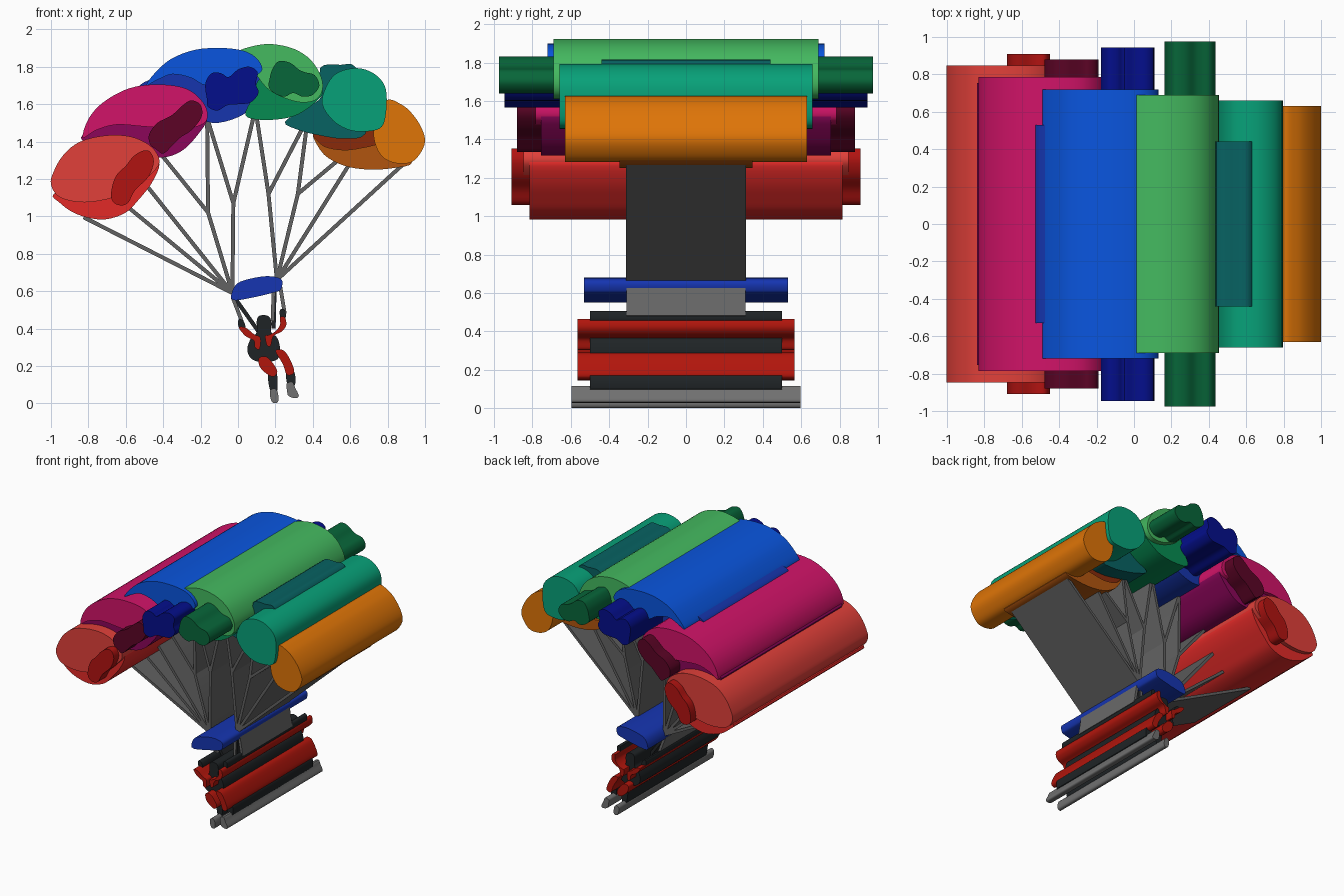
import bpy, bmesh, math
from mathutils import Vector

mats = {}


def material(rgb):
    if rgb not in mats:
        m = bpy.data.materials.new("paint_%d" % len(mats))
        m.diffuse_color = [(c / 255) ** 2.2 for c in rgb] + [1]
        mats[rgb] = m
    return mats[rgb]


def smooth_loop(pts, n=4):
    """Closed Catmull-Rom curve through the points."""
    p = [Vector(q) for q in pts]
    out = []
    for i in range(len(p)):
        a, b, c, d = (p[(i + k) % len(p)] for k in (-1, 0, 1, 2))
        for j in range(n):
            t = j / n
            out.append(0.5 * (2 * b + (c - a) * t + (2 * a - 5 * b + 4 * c - d) * t * t
                              + (3 * b - a - 3 * c + d) * t ** 3))
    return out


def ribbon(path, w):
    """Outline of a mitred stroke along a path."""
    p = [Vector(q) for q in path]
    left, right = [], []
    for i, q in enumerate(p):
        a = (q - p[i - 1]).normalized() if i else None
        b = (p[i + 1] - q).normalized() if i < len(p) - 1 else None
        d = ((a or b) + (b or a)).normalized()
        k = w / 2 / max(0.5, d.dot(a or b))
        s = Vector((-d.y, d.x)) * k
        left.append(q + s)
        right.append(q - s)
    return left + right[::-1]


def extrude(name, loops, half, rgb):
    """Extrude x-z outlines symmetrically along y."""
    bm = bmesh.new()
    for loop in loops:
        rings = [[bm.verts.new((v[0], y, v[1])) for v in loop] for y in (-half, half)]
        n = len(loop)
        bm.faces.new(rings[0])
        bm.faces.new(rings[1][::-1])
        for i in range(n):
            j = (i + 1) % n
            bm.faces.new((rings[0][i], rings[1][i], rings[1][j], rings[0][j]))
    bmesh.ops.recalc_face_normals(bm, faces=bm.faces)
    me = bpy.data.meshes.new(name)
    bm.to_mesh(me)
    bm.free()
    ob = bpy.data.objects.new(name, me)
    bpy.context.collection.objects.link(ob)
    me.materials.append(material(rgb))
    bpy.ops.object.select_all(action='DESELECT')
    ob.select_set(True)
    bpy.context.view_layer.objects.active = ob
    bpy.ops.object.shade_smooth_by_angle(angle=math.radians(35))


def blob(name, half, rgb, *pts):
    extrude(name, [smooth_loop(pts)], half, rgb)


def strokes(name, half, rgb, w, *paths):
    extrude(name, [ribbon(p, w) for p in paths], half, rgb)


# Red canopy cell
blob("red_cell_top", 0.847, (224, 66, 60), (-1, 1.17), (-.985, 1.24), (-.94, 1.32), (-.87, 1.385),
     (-.78, 1.42), (-.66, 1.435), (-.55, 1.42), (-.46, 1.37), (-.42, 1.3), (-.45, 1.24),
     (-.55, 1.16), (-.67, 1.1), (-.82, 1.075), (-.95, 1.1))
blob("red_cell_bottom", 0.815, (226, 46, 44), (-.985, 1.12), (-.95, 1.07), (-.88, 1.02), (-.79, .99),
     (-.7, .985), (-.6, 1.02), (-.53, 1.09), (-.46, 1.18), (-.42, 1.28), (-.48, 1.3),
     (-.62, 1.24), (-.82, 1.17))
blob("red_cell_vent", 0.91, (176, 26, 24), (-.64, 1.06), (-.59, 1.07), (-.55, 1.14), (-.48, 1.21),
     (-.45, 1.29), (-.47, 1.345), (-.51, 1.35), (-.56, 1.32), (-.6, 1.27), (-.65, 1.22),
     (-.675, 1.15), (-.675, 1.09))

# Magenta canopy cell
blob("magenta_cell_top", 0.785, (208, 26, 104), (-.83, 1.42), (-.8, 1.52), (-.72, 1.61), (-.58, 1.685),
     (-.42, 1.705), (-.27, 1.68), (-.18, 1.6), (-.165, 1.52), (-.22, 1.48), (-.35, 1.47),
     (-.5, 1.48), (-.65, 1.49), (-.76, 1.46))
blob("magenta_cell_bottom", 0.755, (138, 14, 90), (-.84, 1.42), (-.75, 1.47), (-.6, 1.51), (-.45, 1.51),
     (-.25, 1.52), (-.165, 1.52), (-.22, 1.43), (-.3, 1.35), (-.4, 1.315), (-.52, 1.33),
     (-.62, 1.35), (-.75, 1.36))
blob("magenta_cell_vent", 0.88, (92, 12, 42), (-.47, 1.385), (-.44, 1.36), (-.4, 1.335), (-.355, 1.375),
     (-.31, 1.42), (-.25, 1.46), (-.195, 1.53), (-.2, 1.595), (-.25, 1.62), (-.3, 1.59),
     (-.355, 1.54), (-.43, 1.5), (-.475, 1.44))

# Blue canopy cell
blob("blue_cell_top", 0.72, (18, 86, 222), (-.49, 1.7), (-.45, 1.76), (-.36, 1.84), (-.23, 1.89),
     (-.09, 1.9), (.03, 1.885), (.1, 1.845), (.13, 1.785), (.08, 1.75), (-.05, 1.72),
     (-.17, 1.7), (-.25, 1.74), (-.35, 1.76), (-.43, 1.73))
blob("blue_cell_bottom", 0.715 - 0.185, (28, 56, 172), (-.53, 1.69), (-.45, 1.74), (-.34, 1.78),
     (-.2, 1.75), (0, 1.76), (.12, 1.79), (.13, 1.71), (.09, 1.6), (0, 1.53), (-.14, 1.5),
     (-.3, 1.56), (-.45, 1.62))
blob("blue_cell_vent", 0.945, (12, 22, 138), (-.165, 1.62), (-.16, 1.585), (-.11, 1.565), (-.055, 1.595),
     (.01, 1.6), (.07, 1.61), (.11, 1.66), (.095, 1.71), (.105, 1.77), (.06, 1.8),
     (0, 1.785), (-.05, 1.745), (-.09, 1.765), (-.14, 1.765), (-.175, 1.71))

# Green canopy cell
blob("green_cell_top", 0.69, (70, 184, 96), (0, 1.88), (.08, 1.91), (.18, 1.921), (.3, 1.895),
     (.39, 1.835), (.445, 1.745), (.45, 1.67), (.41, 1.62), (.33, 1.61), (.23, 1.64),
     (.15, 1.69), (.08, 1.78), (.02, 1.84))
blob("green_cell_bottom", 0.65, (14, 138, 82), (.04, 1.54), (.14, 1.515), (.28, 1.53), (.37, 1.575),
     (.45, 1.65), (.42, 1.7), (.25, 1.75), (.12, 1.74), (.08, 1.64))
blob("green_cell_vent", 0.975, (16, 102, 60), (.17, 1.74), (.165, 1.69), (.2, 1.655), (.25, 1.64),
     (.295, 1.66), (.345, 1.64), (.4, 1.65), (.435, 1.7), (.41, 1.755), (.36, 1.77),
     (.325, 1.785), (.28, 1.82), (.22, 1.83), (.185, 1.79))

# Teal canopy cell
blob("teal_cell_top", 0.66, (16, 160, 120), (.45, 1.6), (.47, 1.69), (.52, 1.76), (.6, 1.79),
     (.68, 1.785), (.75, 1.745), (.79, 1.68), (.793, 1.57), (.77, 1.48), (.7, 1.455),
     (.6, 1.46), (.51, 1.51))
blob("teal_cell_bottom", 0.44, (16, 98, 98), (.25, 1.505), (.33, 1.46), (.45, 1.43), (.57, 1.415),
     (.68, 1.44), (.7, 1.6), (.63, 1.795), (.55, 1.81), (.44, 1.795), (.45, 1.65), (.37, 1.58))

# Orange canopy cell
blob("orange_cell_top", 0.63, (222, 116, 16), (.79, 1.62), (.87, 1.6), (.93, 1.55), (.98, 1.475),
     (1, 1.4), (.97, 1.33), (.92, 1.287), (.84, 1.285), (.77, 1.32), (.73, 1.4), (.73, 1.5))
blob("orange_cell_bottom", 0.345, (176, 86, 22), (.4, 1.43), (.46, 1.375), (.57, 1.355), (.68, 1.37),
     (.76, 1.385), (.85, 1.36), (.93, 1.285), (.83, 1.258), (.7, 1.25), (.57, 1.27), (.46, 1.33))
blob("orange_cell_lining", 0.32, (136, 46, 18), (.4, 1.44), (.48, 1.36), (.57, 1.34), (.68, 1.36),
     (.75, 1.38), (.74, 1.46), (.57, 1.43))

# Suspension lines
A, B, C, D = (-.16, 1.02), (-.025, 1.07), (.163, 1.12), (.32, 1.12)
L, R = (-.03, .59), (.208, .66)
strokes("suspension_lines", 0.312, (98, 98, 98), 0.021,
        (L, (-.825, .995)), (L, (-.595, 1.055)), (L, (-.485, 1.16)),
        (L, A, (-.41, 1.33)), (A, (-.165, 1.51)), (L, B, (-.16, 1.51)), (B, (.085, 1.54)),
        (R, C, (.1, 1.53)), (C, (.365, 1.51)), (R, D, (.37, 1.5)), (D, (.595, 1.35)),
        (R, (.59, 1.27)), (R, (.885, 1.28)))
strokes("risers", 0.31, (104, 104, 104), 0.02,
        ((-.03, .57), (.02, .44)), ((.19, .6), (.185, .44)), ((.225, .63), (.25, .48)))
strokes("harness_straps", 0.3, (38, 40, 42), 0.022, ((-.015, .56), (.12, .37)), ((.195, .6), (.19, .4)))

# Control bar
blob("control_bar", 0.53, (28, 56, 176), (-.035, .585), (-.025, .552), (.06, .562), (.2, .595),
     (.232, .615), (.23, .665), (.15, .68), (.04, .66), (-.01, .635))

# Rider
black, red, grey = (36, 40, 42), (176, 28, 20), (112, 112, 112)
blob("torso_and_helmet", 0.5, black, (.1, .44), (.11, .465), (.138, .472), (.168, .462), (.178, .43),
     (.178, .38), (.21, .35), (.225, .29), (.21, .235), (.13, .22), (.07, .24), (.05, .29),
     (.07, .35), (.1, .38))
blob("left_hand", 0.5, black, (.005, .45), (.03, .44), (.04, .4), (.015, .395), (0, .42))
blob("right_hand", 0.5, black, (.225, .5), (.25, .5), (.255, .46), (.235, .445), (.225, .46))
blob("left_arm", 0.565, red, (.005, .405), (.04, .405), (.085, .37), (.12, .35), (.115, .29),
     (.09, .3), (.085, .335), (.04, .36))
blob("right_arm", 0.565, red, (.225, .46), (.25, .46), (.258, .42), (.235, .385), (.19, .36),
     (.175, .31), (.155, .31), (.145, .36), (.165, .365), (.2, .385), (.225, .42))
blob("left_leg", 0.565, red, (.11, .24), (.15, .25), (.19, .21), (.21, .17), (.195, .145),
     (.165, .15), (.12, .19))
blob("right_leg", 0.565, red, (.2, .28), (.24, .285), (.27, .25), (.3, .18), (.29, .155),
     (.26, .155), (.24, .21))
blob("left_shin", 0.5, black, (.16, .165), (.205, .165), (.21, .07), (.175, .06))
blob("right_shin", 0.5, black, (.26, .17), (.3, .17), (.305, .1), (.265, .1))
blob("left_boot", 0.595, grey, (.17, .06), (.19, .08), (.21, .065), (.217, .02), (.205, .002),
     (.18, .01))
blob("right_boot", 0.595, grey, (.26, .105), (.29, .115), (.305, .085), (.325, .04), (.305, .028),
     (.27, .04), (.262, .07))
